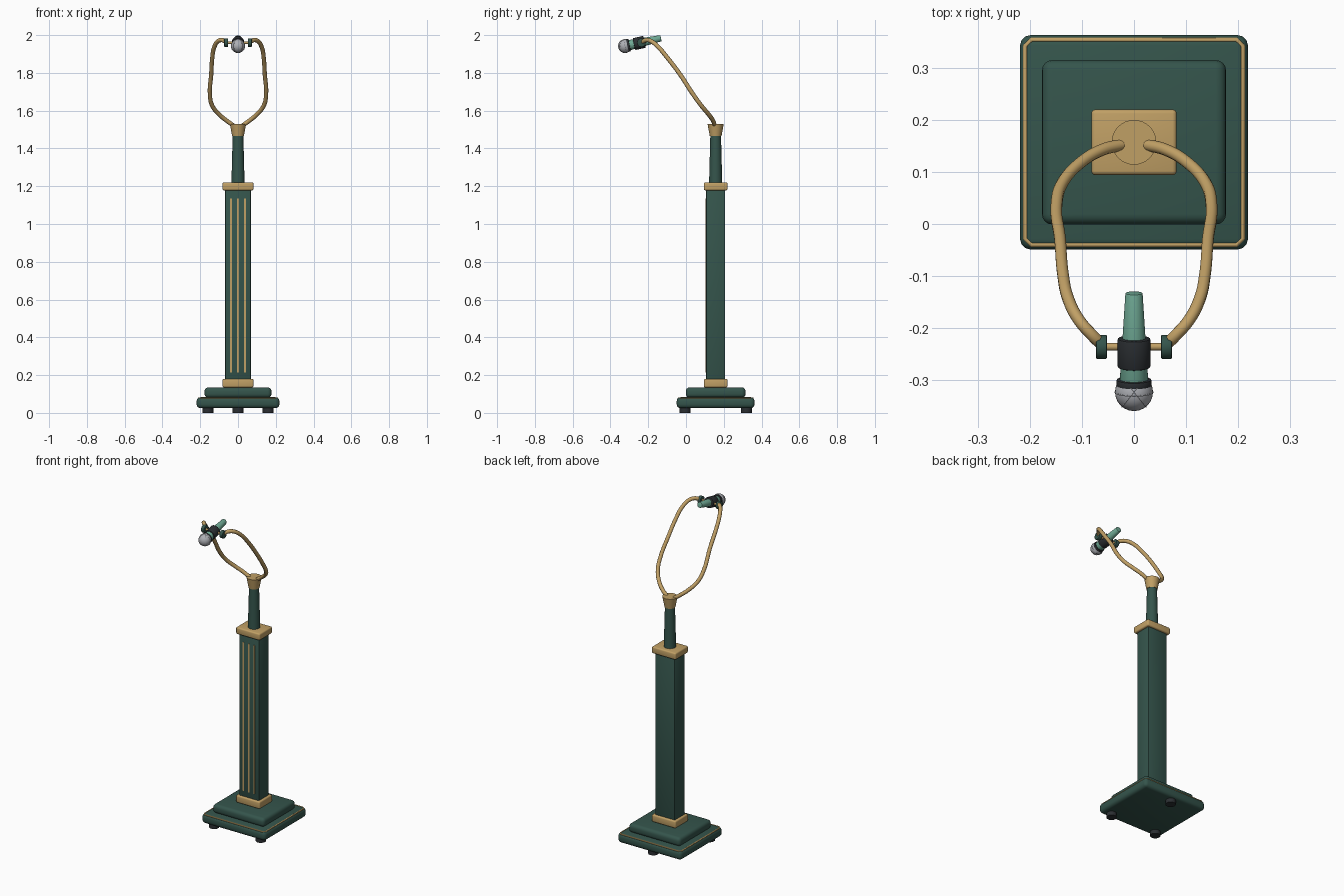
import bpy, math
from mathutils import Vector

cube = bpy.data.objects.get("Cube")
if cube:
    bpy.data.objects.remove(cube, do_unlink=True)


def material(name, rgb):
    m = bpy.data.materials.new(name)
    m.use_nodes = True
    m.diffuse_color = (*rgb, 1)
    m.node_tree.nodes["Principled BSDF"].inputs["Base Color"].default_value = (*rgb, 1)
    return m


GREEN = material("dark green", (0.035, 0.09, 0.072))
GOLD = material("gold", (0.53, 0.35, 0.13))
TEAL = material("teal", (0.16, 0.40, 0.30))
BLACK = material("black", (0.024, 0.028, 0.032))
GREY = material("light grey", (0.42, 0.43, 0.46))
CY = 0.157  # y of the stand's centre


def finish(name, mat, smooth=True):
    ob = bpy.context.object
    ob.name = name
    ob.data.materials.append(mat)
    if smooth:
        bpy.ops.object.shade_smooth_by_angle(angle=math.radians(40))
    return ob


def box(name, mat, x, y, z0, z1, centre=(0, CY), bevel=0.0, segments=3):
    """Rounded block with half sizes x, y between heights z0 and z1."""
    bpy.ops.mesh.primitive_cube_add(size=2, location=(*centre, (z0 + z1) / 2))
    ob = bpy.context.object
    ob.scale = (x, y, (z1 - z0) / 2)
    bpy.ops.object.transform_apply(location=False, rotation=False, scale=True)
    if bevel:
        mod = ob.modifiers.new("bevel", "BEVEL")
        mod.width, mod.segments = bevel, segments
        bpy.ops.object.modifier_apply(modifier="bevel")
    return finish(name, mat)


def rod(name, mat, a, b, r1, r2, bevel=0.0):
    """Round, possibly tapered bar from point a to point b."""
    a, b = Vector(a), Vector(b)
    bpy.ops.mesh.primitive_cone_add(vertices=32, radius1=r1, radius2=r2,
                                    depth=(b - a).length, location=(a + b) / 2)
    ob = bpy.context.object
    ob.rotation_euler = (b - a).to_track_quat("Z", "Y").to_euler()
    if bevel:
        mod = ob.modifiers.new("bevel", "BEVEL")
        mod.width, mod.segments = bevel, 2
        bpy.ops.object.modifier_apply(modifier="bevel")
    return finish(name, mat)


def tube(name, mat, points, radius, cyclic=False, kind="POLY"):
    """Round tube along a path, turned into a mesh."""
    cu = bpy.data.curves.new(name, "CURVE")
    cu.dimensions = "3D"
    cu.bevel_depth, cu.bevel_resolution = radius, 3
    cu.use_fill_caps = True
    sp = cu.splines.new(kind)
    if kind == "BEZIER":
        sp.resolution_u = 6
        sp.bezier_points.add(len(points) - 1)
        for bp, p in zip(sp.bezier_points, points):
            bp.co = p
            bp.handle_left_type = bp.handle_right_type = "AUTO"
    else:
        sp.points.add(len(points) - 1)
        for q, p in zip(sp.points, points):
            q.co = (*p, 1)
    sp.use_cyclic_u = cyclic
    ob = bpy.data.objects.new(name, cu)
    bpy.context.collection.objects.link(ob)
    bpy.ops.object.select_all(action="DESELECT")
    ob.select_set(True)
    bpy.context.view_layer.objects.active = ob
    bpy.ops.object.convert(target="MESH")
    bpy.context.object.data.materials.clear()
    return finish(name, mat)


# Feet: two at the front, one at the back
for name, x, y in (("foot_left", 0.16, -0.005), ("foot_right", -0.16, -0.005),
                   ("foot_back", 0, 0.32)):
    rod(name, BLACK, (x, y, 0), (x, y, 0.03), 0.029, 0.029)

# Stepped base with gold piping
box("base_lower", GREEN, 0.219, 0.206, 0.025, 0.083, bevel=0.02)
box("base_upper", GREEN, 0.177, 0.158, 0.08, 0.135, bevel=0.02, segments=4)
hx, hy, c = 0.209, 0.197, 0.012
corners = [(hx, hy - c), (hx - c, hy), (c - hx, hy), (-hx, hy - c),
           (-hx, c - hy), (c - hx, -hy), (hx - c, -hy), (hx, c - hy)]
tube("base_piping", GOLD, [(x, CY + y, 0.0785) for x, y in corners], 0.0045, cyclic=True)

# Column with collars and front stripes
box("column", GREEN, 0.068, 0.05, 0.17, 1.19, bevel=0.006, segments=2)
box("collar_bottom", GOLD, 0.082, 0.063, 0.135, 0.18, bevel=0.008)
box("collar_top", GOLD, 0.082, 0.063, 1.178, 1.22, bevel=0.008)
for i in (-1, 0, 1):
    box(f"stripe_{i + 2}", GOLD, 0.0045, 0.003, 0.215, 1.135, centre=(i * 0.037, CY - 0.05))

# Tapered neck and socket
rod("neck", GREEN, (0, CY, 1.21), (0, CY, 1.48), 0.035, 0.028)
rod("socket", GOLD, (0, CY, 1.465), (0, CY, 1.53), 0.031, 0.043)

# Yoke arms, pivot knobs and pins, mirrored left and right
arm = [(.025, .152, 1.522), (.06, .143, 1.547), (.1, .12, 1.58), (.137, .08, 1.628),
       (.149, .035, 1.69), (.142, -.03, 1.79), (.136, -.1, 1.882), (.126, -.145, 1.935),
       (.104, -.187, 1.969), (.082, -.212, 1.973), (.062, -.232, 1.963)]
for side, s in (("left", 1), ("right", -1)):
    tube(f"yoke_{side}", GOLD, [(s * x, y, z) for x, y, z in arm], 0.0115, kind="BEZIER")
    rod(f"knob_{side}", GREEN, (s * 0.052, -0.236, 1.96), (s * 0.073, -0.236, 1.96),
        0.023, 0.023, 0.002)
    rod(f"pin_{side}", GOLD, (s * 0.025, -0.236, 1.96), (s * 0.055, -0.236, 1.96), 0.007, 0.007)

# Microphone along a tilted axis
head = Vector((0, -0.323, 1.942))
axis = Vector((0, 0.977, 0.213)).normalized()
for name, mat, t0, t1, r0, r1, bevel in (
        ("handle", TEAL, 0.02, 0.195, 0.0275, 0.0165, 0.002),
        ("clamp_ring", BLACK, 0.048, 0.106, 0.032, 0.032, 0.004),
        ("head_ring", BLACK, 0.008, 0.025, 0.034, 0.034, 0.003)):
    rod(name, mat, head + axis * t0, head + axis * t1, r0, r1, bevel)
bpy.ops.mesh.primitive_uv_sphere_add(segments=24, ring_count=16, radius=0.0365, location=head)
finish("grille", GREY)

# Fine wire bands round the grille
for i, d in enumerate((axis, Vector((1, 0.8, 0)), Vector((-1, 0.8, 0)))):
    bpy.ops.mesh.primitive_torus_add(major_radius=0.0362, minor_radius=0.0014,
                                     major_segments=32, minor_segments=6, location=head)
    bpy.context.object.rotation_euler = d.to_track_quat("Z", "Y").to_euler()
    finish(f"grille_band_{i + 1}", GREY)
